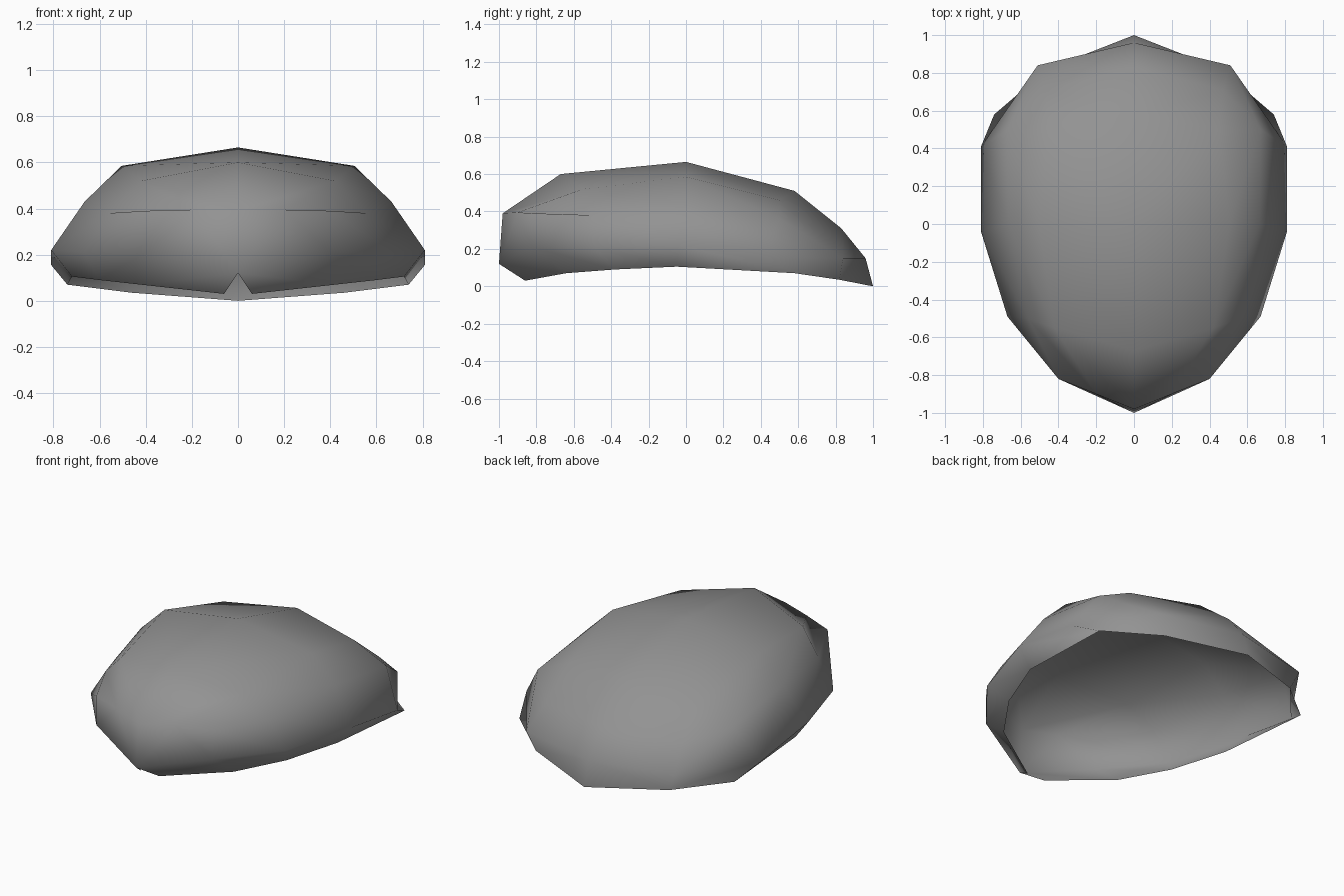
import bpy, bmesh

if "Cube" in bpy.data.objects:
    bpy.data.objects.remove(bpy.data.objects["Cube"])

# one flat grey
grey = bpy.data.materials.new("mid grey")
grey.diffuse_color = (0.29, 0.29, 0.29, 1)
grey.use_nodes = True
grey.node_tree.nodes["Principled BSDF"].inputs["Base Color"].default_value = grey.diffuse_color

# half cross-sections front to back: crest, shoulder, upper side, widest point, rim
sections = [
    [(0, -.98, .39), (.2, -.90, .395), (.40, -.82, .39), (.40, -.82, .21), (.42, -.64, .07)],
    [(0, -.67, .60), (.42, -.55, .52), (.56, -.50, .38), (.67, -.49, .21), (.60, -.38, .09)],
    [(0, 0, .665), (.505, 0, .585), (.665, 0, .43), (.81, -.04, .22), (.72, -.05, .105)],
    [(0, .58, .51), (.45, .50, .46), (.67, .50, .36), (.81, .41, .155), (.74, .58, .07)],
]

bm = bmesh.new()
S = [[bm.verts.new(p) for p in sec] for sec in sections]

# main dome between the sections
for a, b in zip(S, S[1:]):
    for i in range(4):
        bm.faces.new((a[i], a[i + 1], b[i + 1], b[i]))

# front point with the notch under it
tip, chin = [bm.verts.new(p) for p in ((0, -1, .12), (.06, -.86, .03))]
f = S[0]
bm.faces.new((f[0], tip, f[1]))
bm.faces.new((f[1], tip, f[3], f[2]))
bm.faces.new((tip, chin, f[4], f[3]))

# rounded back end down to the tail
c, d, m, n, r, q = [bm.verts.new(p) for p in (
    (0, .83, .31), (.47, .71, .285), (0, .96, .15), (.51, .84, .15), (0, 1, 0), (.46, .82, .035))]
k = S[-1]
for face in ((k[0], k[1], d, c), (k[1], k[2], d), (k[2], k[3], n, d),
             (c, d, n, m), (m, n, q, r), (k[3], k[4], q, n)):
    bm.faces.new(face)

bmesh.ops.recalc_face_normals(bm, faces=bm.faces)
bm.normal_update()
if sum(f.normal.z * f.calc_area() for f in bm.faces) < 0:
    bmesh.ops.reverse_faces(bm, faces=bm.faces)
for f in bm.faces:
    f.smooth = True

me = bpy.data.meshes.new("shell")
bm.to_mesh(me)
bm.free()
me.materials.append(grey)
shell = bpy.data.objects.new("shell", me)
bpy.context.collection.objects.link(shell)

# mirrored other half
mod = shell.modifiers.new("mirror", 'MIRROR')
mod.use_clip = True
mod.merge_threshold = 0.001
